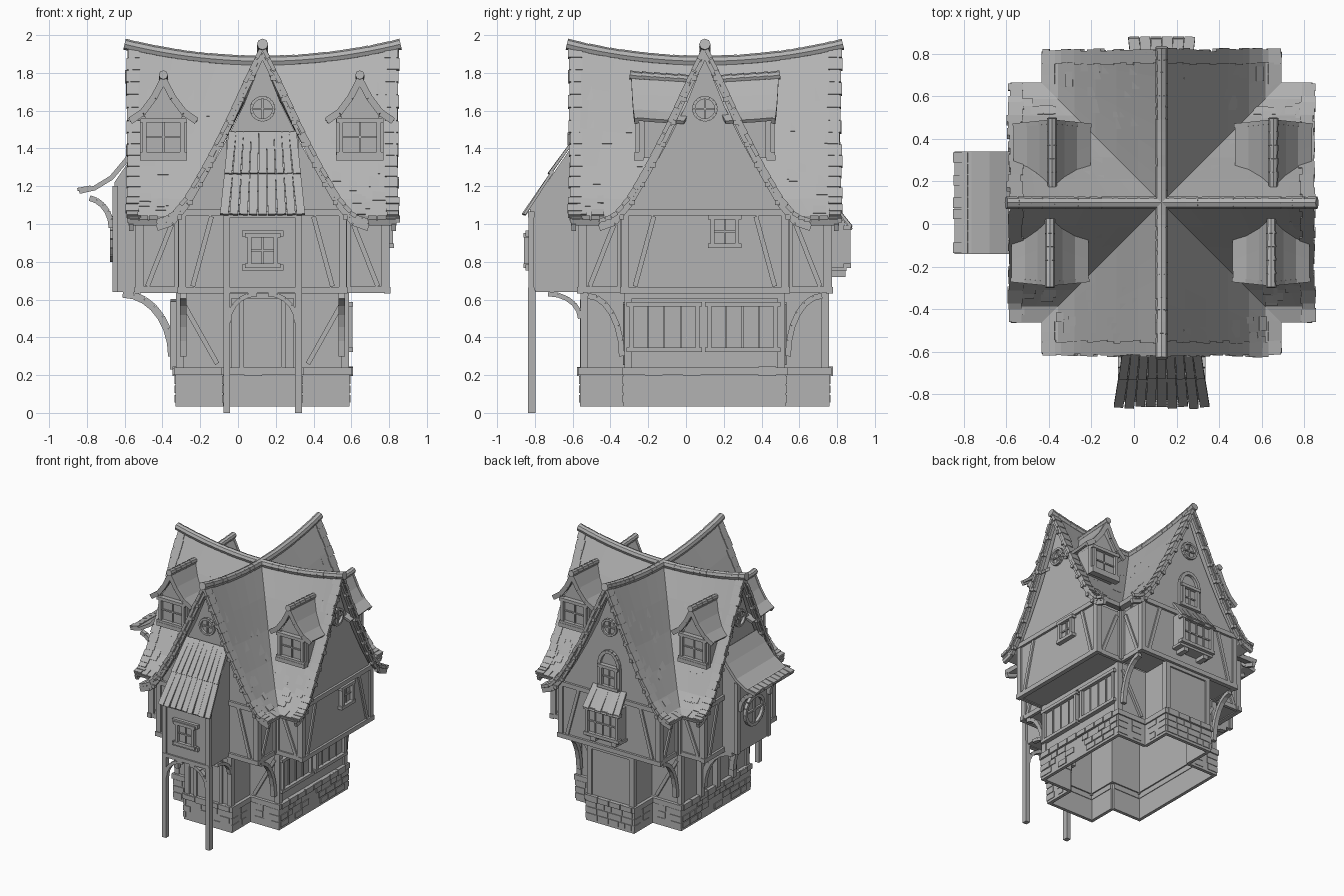
import bpy, bmesh, math, random
from mathutils import Matrix, Vector

if "Cube" in bpy.data.objects:
    bpy.data.objects.remove(bpy.data.objects["Cube"])
random.seed(4)
rnd = random.uniform

grey = bpy.data.materials.new("plain grey")
grey.use_nodes = True
colour = (0.45, 0.45, 0.45, 1)
grey.diffuse_color = colour
grey.node_tree.nodes["Principled BSDF"].inputs["Base Color"].default_value = colour

parts = {}
SIDES = (-1, 1)
FRONT, RIGHT, BACK, LEFT = range(4)
ACROSS, OUT = (1, 0, 0), (0, 1, 0)


def part(name):
    return parts.setdefault(name, bmesh.new())


def wing_frame(k):
    """Local axes of a wing: u across, s outward from the house centre, z up."""
    return (Matrix.Translation((0.13, 0.10, 0)) @ Matrix.Rotation(k * math.pi / 2, 4, 'Z')
            @ Matrix.Diagonal((1, -1, 1, 1)))


def box(name, M, centre, size):
    bmesh.ops.create_cube(part(name), size=1,
                          matrix=M @ Matrix.Translation(centre) @ Matrix.Diagonal((*size, 1)))


def span(name, M, low, high):
    low, high = Vector(low), Vector(high)
    box(name, M, (low + high) / 2, high - low)


def wing_walls(name, M, half, inner, reach, z0, z1, thick=.025):
    """Thin end wall and two side walls of one wing."""
    span(name, M, (-half, reach - thick, z0), (half, reach, z1))
    for m in SIDES:
        box(name, M, (m * (half - thick / 2), (inner + reach - thick) / 2, (z0 + z1) / 2),
            (thick, reach - inner - thick, z1 - z0))


def axes(p, q, side):
    along = (q - p).normalized()
    up = along.cross(Vector(side)).normalized()
    R = Matrix((along, up.cross(along), up)).transposed().to_4x4()
    return Matrix.Translation((p + q) / 2) @ R


def beam(name, M, p, q, w, h, side):
    """Bar from p to q, w wide along side and h thick."""
    p, q = Vector(p), Vector(q)
    bmesh.ops.create_cube(part(name), size=1, matrix=M @ axes(p, q, side)
                          @ Matrix.Diagonal(((q - p).length, w, h, 1)))


def chain(name, M, pts, w, h, side):
    for p, q in zip(pts, pts[1:]):
        beam(name, M, p, q, w, h, side)


def tile_roll(name, M, p, q, r):
    p, q = Vector(p), Vector(q)
    bmesh.ops.create_cone(part(name), cap_ends=True, segments=8, radius1=r * rnd(.88, 1), radius2=r,
                          depth=(q - p).length * 1.1,
                          matrix=M @ axes(p, q, ACROSS) @ Matrix.Rotation(math.pi / 2, 4, 'Y'))


def prism(name, M, pts, move):
    bm = part(name)
    face = bm.faces.new([bm.verts.new(M @ Vector(p)) for p in pts])
    new = bmesh.ops.extrude_face_region(bm, geom=[face], use_keep_orig=True)["geom"]
    shift = M.to_3x3() @ Vector(move)
    bmesh.ops.translate(bm, vec=shift, verts=[v for v in new if isinstance(v, bmesh.types.BMVert)])


def sheet(name, M, rows):
    bm = part(name)
    grid = [[bm.verts.new(M @ Vector(p)) for p in row] for row in rows]
    for a, b in zip(grid, grid[1:]):
        for i in range(len(a) - 1):
            bm.faces.new((a[i], a[i + 1], b[i + 1], b[i]))


def window(name, M, u, s, z, w, h, nu=2, nz=2):
    """Framed window on a wall at distance s, with nu by nz panes."""
    box(name, M, (u, s, z), (w, 0.01, h))
    for i in range(nu + 1):
        t = 0.022 if i in (0, nu) else 0.01
        box(name, M, (u + w * (i / nu - 0.5), s + t / 2, z), (t, t * 1.6, h))
    for i in range(nz + 1):
        t = 0.024 if i in (0, nz) else 0.01
        box(name, M, (u, s + t / 2, z + h * (i / nz - 0.5)), (w + 2 * t, t * 1.7, t))


def arc(centre, ru, rz, start, end, n, plane):
    """Points of an elliptical arc; plane 0 lies in u-z, plane 1 in s-z."""
    pts = []
    for i in range(n + 1):
        a = math.radians(start + (end - start) * i / n)
        p = Vector(centre)
        p[plane] += ru * math.cos(a)
        p.z += rz * math.sin(a)
        pts.append(p)
    return pts


# Sagging roof surface shared by the four wings
PROFILE = [(0, 1.85), (.1, 1.66), (.2, 1.46), (.3, 1.28), (.4, 1.12), (.48, 1.03), (.56, 1.005)]
VERGE = 0.71


def roof(d, s, lift=0):
    for (a, za), (b, zb) in zip(PROFILE, PROFILE[1:]):
        if abs(d) <= b + 1e-6:
            z = za + (zb - za) * (abs(d) - a) / (b - a)
            break
    return Vector((d, s, z + 0.1 * (z - 1) * (s / VERGE) ** 2 + lift))


for k in range(4):
    M = wing_frame(k)
    # Hollow upper storey with a gable wall and a floor
    edge = [(.43, 1.04)] + [(d, z - .03) for d, z in PROFILE[3:0:-1]]
    outline = edge + [(0, 1.88)] + [(-d, z) for d, z in reversed(edge)]
    prism("upper_walls", M, [(d, .635, z) for d, z in outline], (0, .025, 0))
    wing_walls("upper_walls", M, .43, .43, .66, .64, 1.04)
    span("upper_floor", M, (-.43, .43, .64), (.43, .65, .655))
    for z in (.65, 1.06):
        box("timber_frame", M, (0, .66, z), (.9, .035, .035))
    for m in SIDES:
        # Roof slope mitred at the valley
        sheet("main_roof", M, [[roof(m * d, d + (VERGE - d) * t / 6) for t in range(7)]
                               for d, z in PROFILE])
        # Rough tiles on the verge, the eave and loose on the slope
        for i in range(18):
            d = i * .031
            inward = rnd(.018, .03)
            beam("verge_tiles", M, roof(m * d, VERGE - inward, .008),
                 roof(m * (d + .031), VERGE - inward, .013), rnd(.06, .075), .022, OUT)
        for i in range(3):
            s = .58 + i * .05
            beam("eave_tiles", M, roof(m * .5, s, .01), roof(m * .56, s, .01), .045, .018, OUT)
        for i in range(16):
            d = rnd(.08, .46)
            s = rnd(d + .05, .66)
            beam("loose_tiles", M, roof(m * d, s, .015), roof(m * (d + .035), s, .019),
                 rnd(.03, .07), .01, OUT)
        # Barge boards with pegs
        board = [roof(m * d, VERGE - .015, -.025) for d, z in PROFILE]
        chain("barge_boards", M, board, .025, .035, OUT)
        for i in range(1, 9):
            box("barge_pegs", M, roof(m * i * .055, VERGE - .005, -.045), (.026, .026, .026))
        # Posts and braces of the upper storey
        box("timber_frame", M, (m * .425, .65, .85), (.04, .045, .42))
        beam("timber_frame", M, (m * .37, .66, .67), (m * .27, .66, 1.04), .025, .025, OUT)
        beam("timber_frame", M, (m * .43, .61, .67), (m * .43, .48, 1.0), .025, .025, ACROSS)
        box("timber_frame", M, (m * .43, .545, .652), (.024, .25, .035))
        box("timber_frame", M, (m * .435, .45, .85), (.025, .03, .4))
    # Ridge tiles
    for i in range(13):
        tile_roll("ridge_tiles", M, roof(0, i * .056, .012), roof(0, (i + 1) * .056, .012), .03)
    # Round gable window
    hub = (0, .665, 1.61)
    chain("round_windows", M, arc(hub, .06, .06, 0, 360, 16, 0), .03, .016, OUT)
    box("round_windows", M, hub, (.01, .014, .11))
    box("round_windows", M, hub, (.11, .014, .01))

    # Hollow ground storey on a stone footing, open underneath
    half, inner, reach = (.2, .42, .65) if k in (FRONT, BACK) else (.42, .2, .45)
    wing_walls("stone_footing", M, half + .01, inner, reach + .01, .035, .2)
    wing_walls("footing_ledge", M, half + .02, inner, reach + .02, .2, .24, .04)
    wing_walls("lower_walls", M, half - .005, inner - .03, reach - .005, .24, .645)
    for row in range(3):
        z = .075 + row * .05
        u = -half
        while u < half - .04:
            w = min(rnd(.05, .12), half - u)
            if rnd(0, 1) < .7:
                box("footing_stones", M, (u + w / 2, reach + .006, z), (w - .008, .02, .042))
            u += w
        for m in SIDES:
            w = rnd(.07, .1)
            box("footing_stones", M, (m * (half + .004), reach + .012 - w / 2, z), (.022, w, .042))
            box("footing_stones", M, (m * (half + .004), inner + .09, z), (.02, rnd(.05, .09), .042))
    for i in range(int(half * 20)):
        box("ledge_stones", M, (-half + .05 + i * .1, reach + .015, .22), (.092, .025, rnd(.035, .05)))
    for m in SIDES:
        box("timber_frame", M, (m * (half - .015), reach - .012, .44), (.04, .04, .42))
    box("timber_frame", M, (0, reach - .005, .62), (half * 2, .025, .03))

    if k in (RIGHT, LEFT):
        for m in SIDES:
            # Lower diagonals and curved brackets beneath the overhangs
            beam("timber_frame", M, (m * .42, .42, .58), (m * .42, .24, .26), .025, .025, ACROSS)
            chain("curved_brackets", M, arc((m * .62, .42, .3), -m * .18, .32, 0, 90, 6, 0), .035, .03, OUT)
    else:
        # Dormers on the flanks of the long roof
        for c in (-.525, .515):
            D = M @ Matrix.Translation((c, 0, 0))
            prism("dormer_walls", D, [(-.11, .15, 1.35), (.11, .15, 1.35), (.11, .15, 1.56),
                                      (0, .15, 1.73), (-.11, .15, 1.56)], (0, .185, 0))
            window("dormer_windows", D, 0, .34, 1.46, .2, .18)
            box("dormer_windows", D, (0, .35, 1.35), (.25, .05, .03))
            curve = [(0, 1.755), (.05, 1.66), (.11, 1.58), (.175, 1.535)]
            for m in SIDES:
                sheet("dormer_roofs", D, [[(m * d, s + (.04 - .1 * d if s > .3 else d * .4), z + .06 * s)
                                           for s in (.04, .2, .35)] for d, z in curve])
                chain("dormer_boards", D, [(m * d, .38 - .1 * d, z + .01) for d, z in curve], .02, .035, OUT)
                box("dormer_walls", D, (m * .11, .335, 1.46), (.03, .03, .22))
            for i in range(5):
                tile_roll("dormer_ridges", D, (0, .08 + i * .063, 1.765 + i * .004),
                          (0, .143 + i * .063, 1.773 + i * .004), .024)

# Front bay on two poles, with a plank awning
M = wing_frame(FRONT)
prism("front_bay", M, [(-.19, .64, .64), (-.19, .925, .64), (-.19, .925, 1.09), (-.19, .67, 1.46),
                       (-.19, .64, 1.46)], (.38, 0, 0))
window("front_bay_window", M, 0, .928, .86, .14, .16)
for z in (.77, .95):
    box("front_bay_window", M, (0, .935, z), (.22, .03, .03))
for m in SIDES:
    box("front_bay_poles", M, (m * .19, .917, .325), (.036, .04, .65))
    box("front_bay", M, (m * .19, .92, .85), (.035, .03, .42))
    chain("front_bay_braces", M, arc((m * .03, .92, .48), m * .15, .15, 0, 90, 5, 0), .035, .025, OUT)
    chain("front_bay_braces", M, arc((m * .19, .83, .5), -.17, .13, 0, 90, 5, 1), .03, .025, ACROSS)
for z in (.65, 1.05):
    box("front_bay", M, (0, .92, z), (.41, .035, .03))
for i in range(9):
    u = (i - 4) * .047
    beam("awning_planks", M, (u * 1.08, .96 + rnd(-.01, .01), 1.05), (u * .95, .805, 1.28), .044, .014, ACROSS)
    beam("awning_planks", M, (u * .97, .825 + rnd(-.01, .01), 1.265), (u * .85, .665, 1.485), .04, .014, ACROSS)
# Front door
box("front_door", M, (0, .645, .42), (.2, .012, .36))
for m in SIDES:
    box("front_door", M, (m * .11, .65, .42), (.025, .025, .36))

# Ground-floor and upper windows of the right wing
M = wing_frame(RIGHT)
for u in (-.215, .2):
    window("large_windows", M, u, .447, .455, .35, .24, 4, 1)
window("small_window", M, .105, .663, .96, .13, .15)

# Back bay with a small awning, and an arched window above
M = wing_frame(BACK)
wing_walls("back_bay", M, .14, .65, .74, .76, 1.02)
span("back_bay", M, (-.15, .65, .75), (.15, .75, .77))
window("back_bay_window", M, 0, .742, .88, .26, .2, 4, 2)
for i in range(6):
    u = (i - 2.5) * .053
    beam("back_awning", M, (u, .775, .98 + rnd(-.01, .01)), (u * .9, .66, 1.13), .05, .015, ACROSS)
for m in SIDES:
    box("back_bay", M, (m * .09, .7, .735), (.04, .09, .03))
window("arched_window", M, 0, .662, 1.22, .13, .16)
chain("arched_window", M, arc((0, .667, 1.3), .085, .12, 0, 180, 10, 0), .03, .025, OUT)
for m in SIDES:
    box("arched_window", M, (m * .085, .667, 1.22), (.025, .03, .18))

# Left bay with a flared roof, a round window and an arcade below
M = wing_frame(LEFT)
prism("left_bay", M, [(-.2, .64, .64), (-.2, .785, .64), (-.2, .785, 1.22), (-.2, .66, 1.4),
                      (-.2, .64, 1.4)], (.4, 0, 0))
flare = [(.66, 1.43), (.72, 1.34), (.8, 1.245), (.89, 1.19), (.97, 1.172)]
sheet("left_bay_roof", M, [[(u * .06, s, z) for u in range(-4, 5)] for s, z in flare])
for i in range(9):
    u = (i - 4) * .053
    beam("left_bay_tiles", M, (u, .91, 1.195), (u, .97 + rnd(0, .012), 1.182), .048, .018, ACROSS)
hub = (0, .79, .92)
chain("left_round_window", M, arc(hub, .11, .11, 0, 360, 16, 0), .035, .025, OUT)
for size in ((.014, .02, .2), (.2, .02, .014)):
    box("left_round_window", M, hub, size)
for u in (-.18, .18):
    chain("curved_brackets", M, arc((u, .74, .3), -.26, .33, 0, 90, 7, 1), .04, .04, ACROSS)
    chain("curved_brackets", M, arc((u, .94, .98), -.14, .16, 0, 80, 5, 1), .03, .03, ACROSS)
    box("left_bay", M, (u * 1.06, .78, .92), (.035, .03, .56))
for i in (-1, 0, 1):
    box("arcade_posts", M, (i * .2, .465, .41), (.04, .05, .36))
for m in SIDES:
    chain("arcade_arches", M, arc((m * .1, .465, .47), .09, .12, 0, 180, 8, 0), .045, .025, OUT)

# Turn the collected parts into objects
SHELLS = {"main_roof": .026, "dormer_roofs": .02, "left_bay_roof": .025}
for name, bm in parts.items():
    bmesh.ops.recalc_face_normals(bm, faces=bm.faces)
    mesh = bpy.data.meshes.new(name)
    bm.to_mesh(mesh)
    bm.free()
    mesh.materials.append(grey)
    obj = bpy.data.objects.new(name, mesh)
    bpy.context.collection.objects.link(obj)
    if name in SHELLS:
        shell = obj.modifiers.new("thickness", 'SOLIDIFY')
        shell.thickness = SHELLS[name]
        shell.offset = 0
